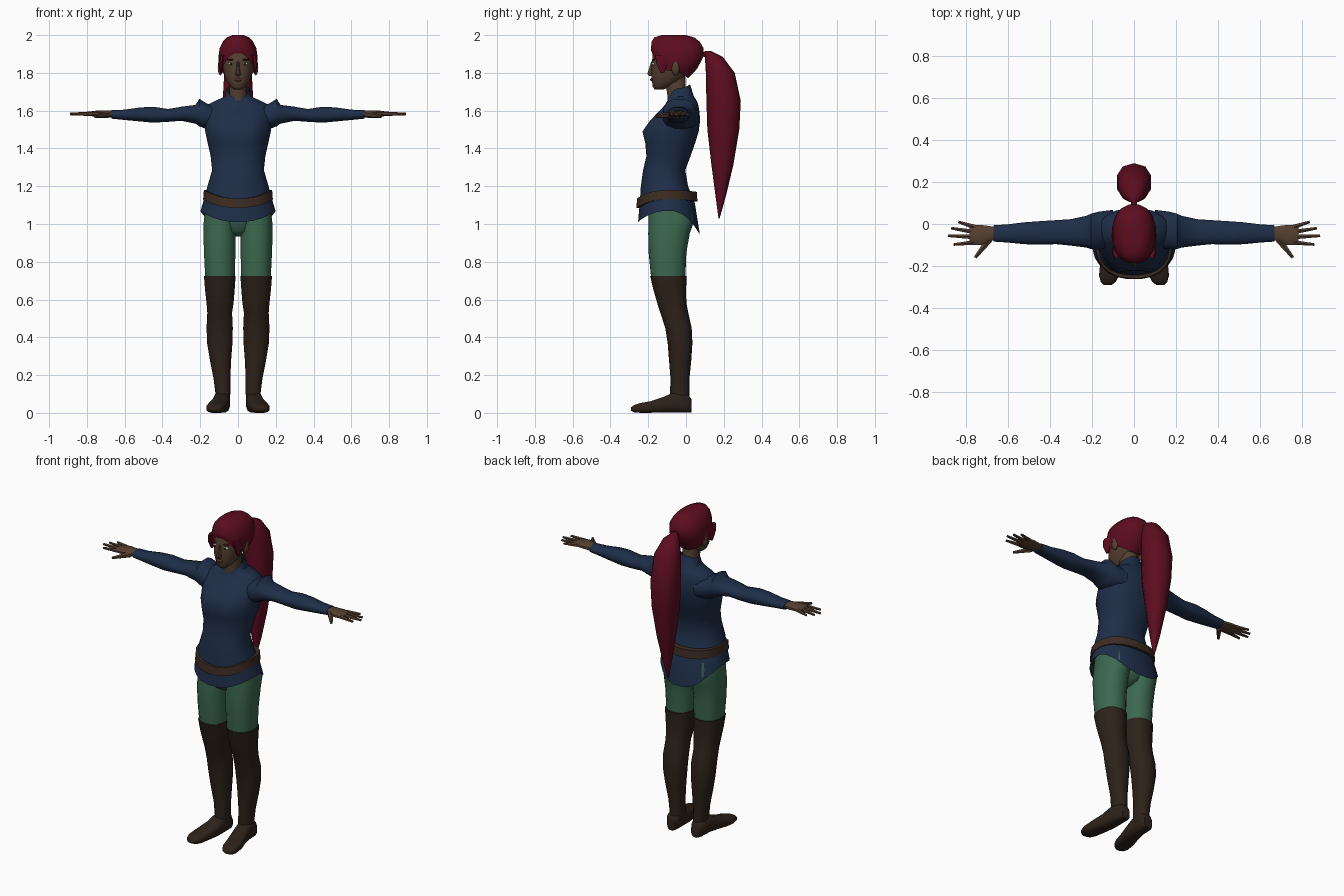
import bpy, bmesh, math
from mathutils import Vector, Matrix


def material(name, rgb):
    m = bpy.data.materials.new(name)
    m.diffuse_color = (*rgb, 1)
    return m


SKIN = material("skin", (0.09, 0.05, 0.03))
HAIR = material("hair", (0.11, 0.004, 0.014))
CLOTH = material("tunic_cloth", (0.013, 0.027, 0.065))
GREEN = material("shorts_cloth", (0.045, 0.14, 0.08))
BOOT = material("boot_leather", (0.026, 0.016, 0.01))
BELT = material("belt_leather", (0.045, 0.025, 0.016))
WHITE = material("eye_white", (0.5, 0.5, 0.48))
LIP = material("lip", (0.09, 0.03, 0.025))


def finish(name, bm, mat, mirror=False, angle=50):
    bmesh.ops.recalc_face_normals(bm, faces=bm.faces)
    me = bpy.data.meshes.new(name)
    bm.to_mesh(me)
    bm.free()
    me.materials.append(mat)
    me.polygons.foreach_set("use_smooth", [True] * len(me.polygons))
    me.set_sharp_from_angle(angle=math.radians(angle))
    ob = bpy.data.objects.new(name, me)
    bpy.context.collection.objects.link(ob)
    if mirror:
        ob.modifiers.new("mirror", 'MIRROR')
    return ob


def loft(name, rings, mat, axis='Z', n=12, p=2.3, caps=(True, True),
         mirror=False, shape=None, angle=50):
    """Rings: (position, a min, a max, b min, b max[, front drop, back drop])."""
    bm = bmesh.new()
    rows = []
    for t, a0, a1, b0, b1, *drop in rings:
        df, db = drop or (0, 0)
        row = []
        for i in range(n):
            th = 2 * math.pi * (i + 0.5) / n
            c, s = math.cos(th), math.sin(th)
            a = (a0 + a1) / 2 + (a1 - a0) / 2 * math.copysign(abs(c) ** (2 / p), c)
            b = (b0 + b1) / 2 + (b1 - b0) / 2 * math.copysign(abs(s) ** (2 / p), s)
            k = t - (df if s < 0 else db) * s * s
            co = {'Z': (a, b, k), 'X': (k, a, b), 'Y': (a, k, b)}[axis]
            row.append(bm.verts.new(shape(Vector(co)) if shape else co))
        rows.append(row)
    for r, q in zip(rows, rows[1:]):
        for i in range(n):
            j = (i + 1) % n
            bm.faces.new((r[i], r[j], q[j], q[i]))
    for use, row in zip(caps, (rows[0], rows[-1])):
        if use:
            bm.faces.new(row)
    return finish(name, bm, mat, mirror, angle)


def sym(z, rx, yf, yb, *drop):
    return (z, -rx, rx, yf, yb, *drop)


def ball(name, loc, scale, mat, mirror=False):
    bm = bmesh.new()
    bmesh.ops.create_uvsphere(bm, u_segments=10, v_segments=6, radius=1,
                              matrix=Matrix.Translation(loc) @ Matrix.Diagonal((*scale, 1)))
    finish(name, bm, mat, mirror)


def finger(name, base, tip, r0, r1):
    base, tip = Vector(base), Vector(tip)
    d = tip - base
    bm = bmesh.new()
    rot = d.to_track_quat('Z', 'Y').to_matrix().to_4x4()
    bmesh.ops.create_cone(bm, cap_ends=True, segments=6, radius1=r0, radius2=r1,
                          depth=d.length, matrix=Matrix.Translation((base + tip) / 2) @ rot)
    finish(name, bm, SKIN, True)


# Tunic, with a gentle double swell at the chest and a dipping hem
def chest(v):
    if v.y < -0.08:
        v.y -= 0.035 * math.exp(-(abs(v.x) - 0.075) ** 2 / 0.003 - (v.z - 1.485) ** 2 / 0.004)
    return v


loft("tunic", [
    sym(1.07, .200, -.255, .075, .06, .13),
    sym(1.13, .182, -.246, .048, .02, .02),
    sym(1.20, .163, -.240, .012), sym(1.285, .138, -.228, -.003),
    sym(1.36, .146, -.210, .025), sym(1.43, .162, -.208, .050),
    sym(1.49, .175, -.205, .068), sym(1.54, .178, -.188, .075),
    sym(1.59, .178, -.150, .073), sym(1.63, .165, -.112, .066),
    sym(1.655, .115, -.098, .056), sym(1.675, .070, -.098, .042),
    sym(1.72, .060, -.098, .022, .07, -.02),
], CLOTH, n=24, caps=(False, False), shape=chest)

# Belt band, sagging at the front
loft("belt", [sym(z, r, yf, yb, .045, .01) for z, r, yf, yb in (
    (1.13, .172, -.240, .04), (1.13, .186, -.264, .062),
    (1.18, .182, -.260, .058), (1.18, .160, -.235, .02))],
    BELT, n=24, caps=(False, False), angle=35)

# Sleeves with a raised shoulder seam
loft("sleeve", [
    (.10, -.11, .07, 1.50, 1.62), (.165, -.125, .062, 1.50, 1.64),
    (.205, -.122, .052, 1.515, 1.665), (.225, -.115, .042, 1.53, 1.632),
    (.30, -.105, .025, 1.545, 1.622), (.37, -.098, .02, 1.54, 1.61),
    (.45, -.10, .015, 1.535, 1.622), (.52, -.098, .01, 1.542, 1.618),
    (.60, -.09, .0, 1.55, 1.606), (.67, -.085, -.005, 1.557, 1.603),
], CLOTH, axis='X', n=12, mirror=True)

# Hands
loft("palm", [
    (.655, -.075, -.015, 1.562, 1.60), (.69, -.085, -.008, 1.564, 1.602),
    (.73, -.103, -.002, 1.566, 1.602), (.77, -.103, -.003, 1.57, 1.598),
    (.785, -.095, -.01, 1.574, 1.594),
], SKIN, axis='X', n=10, mirror=True)
for name, yb, xt, yt in (("little_finger", -.014, .838, .010), ("ring_finger", -.038, .872, -.020),
                         ("middle_finger", -.062, .888, -.056), ("index_finger", -.088, .860, -.098)):
    finger(name, (.762, yb, 1.584), (xt, yt, 1.582), .0125, .007)
finger("thumb", (.69, -.075, 1.578), (.757, -.160, 1.57), .018, .008)

# Shorts
loft("shorts_leg", [
    (1.10, .004, .170, -.200, .030), (1.02, .008, .183, -.198, .045),
    (.95, .011, .185, -.200, .020), (.85, .012, .182, -.198, .002),
    (.71, .015, .175, -.184, -.004),
], GREEN, n=14, mirror=True)
loft("shorts_seat", [
    sym(.935, .025, -.13, -.05), sym(.96, .07, -.175, .0),
    sym(1.03, .14, -.19, .03), sym(1.10, .16, -.20, .02),
], GREEN, n=14)

# Thigh boots
loft("boot_shaft", [
    (.725, .011, .182, -.190, .004), (.65, .016, .176, -.172, .0),
    (.58, .022, .168, -.152, .002), (.53, .030, .164, -.136, .012),
    (.45, .026, .168, -.110, .030), (.37, .028, .165, -.097, .034),
    (.28, .035, .150, -.090, .028), (.18, .040, .130, -.082, .018),
    (.10, .040, .120, -.085, .018), (.05, .042, .120, -.085, .020),
], BOOT, n=14, mirror=True)
loft("boot_foot", [
    (.028, .055, .11, .0, .075), (.01, .045, .125, .0, .10),
    (-.06, .042, .13, .0, .112), (-.12, .045, .142, .0, .085),
    (-.19, .058, .163, .0, .062), (-.245, .070, .168, .0, .052),
    (-.275, .085, .16, .003, .042), (-.29, .105, .145, .01, .03),
], BOOT, axis='Y', n=12, p=3, mirror=True)

# Head and neck
loft("neck", [sym(1.62, .055, -.10, .02), sym(1.68, .046, -.10, .0),
              sym(1.78, .046, -.115, .0)], SKIN, n=12)
loft("head", [
    sym(1.712, .022, -.165, -.12), sym(1.725, .038, -.177, -.08),
    sym(1.755, .060, -.181, -.03), sym(1.79, .074, -.185, .005),
    sym(1.84, .083, -.183, .045), sym(1.90, .085, -.178, .06),
    sym(1.95, .070, -.160, .04),
], SKIN, n=16)
loft("nose", [sym(1.783, .012, -.195, -.16), sym(1.795, .016, -.206, -.16),
              sym(1.82, .010, -.198, -.16), sym(1.86, .007, -.185, -.16)], SKIN, n=8)
ball("lips", (0, -.181, 1.764), (.024, .009, .009), LIP)
ball("eye", (.036, -.171, 1.848), (.017, .010, .008), WHITE, True)
ball("pupil", (.036, -.179, 1.848), (.006, .004, .006), BOOT, True)
ball("eyebrow", (.038, -.171, 1.870), (.021, .010, .004), HAIR, True)
ball("ear", (.094, -.055, 1.828), (.014, .022, .042), SKIN, True)

# Hair cap, side locks, tie and ponytail
loft("hair_cap", [
    sym(1.81, .092, -.180, .012, -.095, .04), sym(1.835, .102, -.184, .06, -.08, .015),
    sym(1.88, .106, -.187, .092, -.04, 0), sym(1.93, .099, -.188, .096),
    sym(1.965, .082, -.184, .075), sym(1.988, .060, -.170, .045), sym(2.0, .03, -.13, .0),
], HAIR, n=16, caps=(False, True))
loft("side_lock", [
    (1.895, .070, .100, -.165, -.085), (1.85, .078, .104, -.160, -.095),
    (1.80, .084, .096, -.135, -.115),
], HAIR, n=8, mirror=True)
loft("hair_tie", [(.07, -.022, .022, 1.875, 1.92), (.095, -.014, .014, 1.885, 1.912),
                  (.125, -.02, .02, 1.875, 1.912)], HAIR, axis='Y', n=8)
loft("ponytail", [
    sym(1.915, .012, .098, .135), sym(1.885, .045, .10, .195),
    sym(1.80, .076, .105, .258), sym(1.65, .085, .108, .29),
    sym(1.50, .079, .113, .282), sym(1.31, .055, .135, .25),
    sym(1.15, .028, .156, .212), sym(1.03, .003, .172, .178),
], HAIR, n=10)
